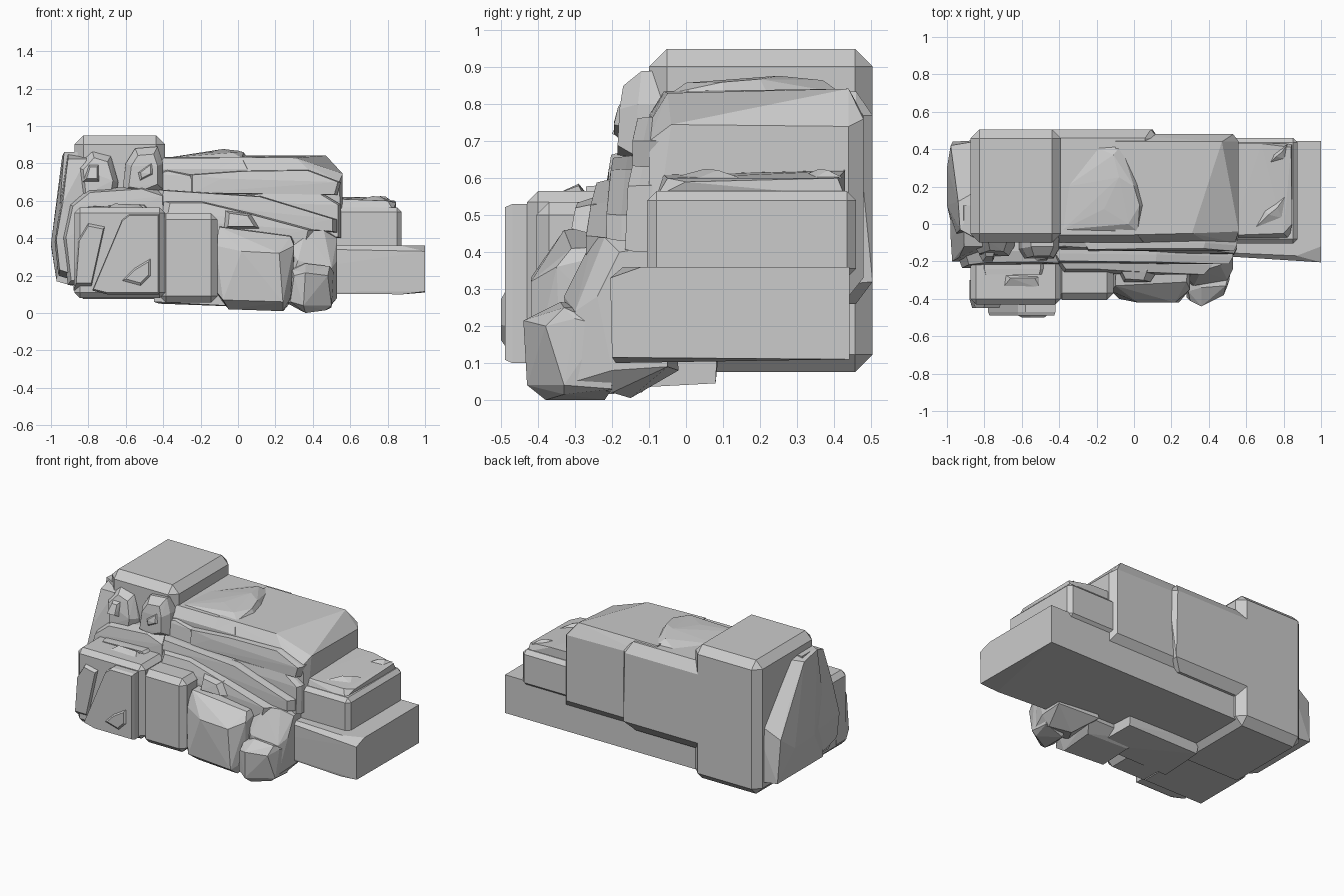
import bpy, bmesh
from mathutils import Vector


def hull(name, pts):
    """Flat-faced convex stone around a few points."""
    bm = bmesh.new()
    for p in pts:
        bm.verts.new(p)
    res = bmesh.ops.convex_hull(bm, input=bm.verts[:])
    junk = {g for g in res["geom_interior"] + res["geom_unused"]
            if isinstance(g, bmesh.types.BMVert)}
    bmesh.ops.delete(bm, geom=list(junk), context='VERTS')
    bmesh.ops.dissolve_limit(bm, angle_limit=0.02, verts=bm.verts[:], edges=bm.edges[:])
    bmesh.ops.recalc_face_normals(bm, faces=bm.faces[:])
    me = bpy.data.meshes.new(name)
    bm.to_mesh(me)
    bm.free()
    ob = bpy.data.objects.new(name, me)
    bpy.context.collection.objects.link(ob)
    return ob


def block(name, lo, hi, c):
    """Box with chamfered edges and corners."""
    pts = []
    for i in range(8):
        s = [(i >> k) & 1 for k in range(3)]
        for full in range(3):
            pts.append([(hi[k] - (c if k != full else 0)) if s[k] else
                        (lo[k] + (c if k != full else 0)) for k in range(3)])
    return hull(name, pts)


def crag(name, prof, y0, y1, d=0.05, s=0.85, tilt=0.0):
    """Front-view (x, z) outline given depth; the front face is shrunk, tilt leans its top back."""
    cx = sum(p[0] for p in prof) / len(prof)
    cz = sum(p[1] for p in prof) / len(prof)
    h = max(p[1] for p in prof) - min(p[1] for p in prof)
    pts = []
    for x, z in prof:
        lean = max(0, (z - cz) / h) * tilt
        pts += [(cx + (x - cx) * s, y0 + lean, cz + (z - cz) * s),
                (x, y0 + d + lean, z), (x, y1, z)]
    return hull(name, pts)


# tall corner pillar
block("tall_pillar", (-0.875, -0.10, 0.075), (-0.39, 0.505, 0.95), 0.048)
# bulging stone on the left side
hull("left_side_bulge", [
    (-0.93, -0.03, 0.86), (-0.94, 0.12, 0.84), (-0.95, 0.3, 0.62), (-0.98, 0.42, 0.45),
    (-0.97, 0.44, 0.17), (-0.97, -0.03, 0.17), (-1.0, 0.1, 0.37), (-1.0, 0.3, 0.36),
    (-0.95, -0.05, 0.6), (-0.80, -0.10, 0.86), (-0.80, 0.2, 0.86), (-0.80, 0.45, 0.55),
    (-0.80, 0.45, 0.15), (-0.80, -0.10, 0.12)])

# long low base slab
hull("base_slab", [
    (x, y, z) for x, y, z in [
        (1.0, 0.443, 0.11), (1.0, 0.443, 0.36), (-0.5, 0.443, 0.36), (-0.5, 0.443, 0.11),
        (1.0, -0.20, 0.115), (1.0, -0.205, 0.33), (0.88, -0.19, 0.10), (0.87, -0.17, 0.36),
        (0.53, -0.11, 0.36), (0.53, -0.12, 0.12), (-0.5, -0.11, 0.36), (-0.5, -0.11, 0.11),
        (0.7, -0.15, 0.10), (1.0, -0.12, 0.36)]])

# upper terrace: two big blocks
hull("terrace_left", [
    (-0.5, -0.1, 0.26), (0.08, -0.1, 0.26), (-0.5, 0.46, 0.26), (0.04, 0.46, 0.26),
    (-0.5, 0.505, 0.32), (0.10, 0.505, 0.32), (-0.5, 0.505, 0.77), (0.09, 0.505, 0.77),
    (0.13, 0.46, 0.77), (-0.5, 0.46, 0.835), (0.06, 0.46, 0.835), (-0.5, -0.06, 0.83),
    (0.02, -0.06, 0.83), (-0.5, -0.1, 0.77), (0.05, -0.1, 0.77)])
hull("terrace_right", [
    (-0.1, -0.1, 0.31), (0.56, -0.1, 0.31), (-0.1, 0.44, 0.28), (0.56, 0.44, 0.28),
    (-0.1, 0.48, 0.33), (0.53, 0.48, 0.33), (-0.1, 0.48, 0.77), (0.53, 0.48, 0.76),
    (0.56, 0.44, 0.74), (0.56, -0.04, 0.745), (0.54, -0.1, 0.70), (-0.1, -0.1, 0.77),
    (0.38, -0.09, 0.765), (-0.1, -0.06, 0.835), (0.31, -0.05, 0.83), (0.47, 0.44, 0.842),
    (-0.1, 0.44, 0.842)])
# weathered caps on the terrace
hull("terrace_cap", [
    (-0.38, -0.03, 0.83), (-0.36, 0.2, 0.83), (-0.2, 0.41, 0.83), (-0.07, 0.42, 0.83),
    (0.02, 0.22, 0.83), (0.05, 0.1, 0.83), (0.02, -0.04, 0.83), (-0.08, 0.25, 0.877),
    (0.0, 0.2, 0.868), (0.03, 0.1, 0.86), (-0.03, 0.0, 0.858), (-0.16, 0.08, 0.86),
    (-0.11, 0.37, 0.865)])

# right-hand step with a thin plate
block("right_step", (0.45, -0.105, 0.33), (0.875, 0.46, 0.565), 0.025)
hull("step_plate", [
    (0.5, -0.08, 0.55), (0.83, -0.08, 0.55), (0.845, 0.43, 0.55), (0.5, 0.43, 0.55),
    (0.52, -0.06, 0.61), (0.80, -0.05, 0.60), (0.845, 0.0, 0.59), (0.84, 0.41, 0.60),
    (0.68, 0.43, 0.62), (0.52, 0.43, 0.622)])
for i, (x, y, k) in enumerate([(0.72, 0.05, 0.09), (0.76, 0.36, 0.06)]):
    hull(f"plate_flake_{i}", [(x - k, y - k, 0.60), (x + k, y + k * 1.1, 0.60),
                              (x - 0.3 * k, y + 0.3 * k, 0.60), (x + 0.8 * k, y - 0.2 * k, 0.60),
                              (x, y, 0.625), (x + 0.5 * k, y + 0.4 * k, 0.622)])

# crags on the face of the pillar
crag("pillar_crag", [(-0.84, 0.60), (-0.86, 0.78), (-0.78, 0.87), (-0.68, 0.84), (-0.64, 0.70),
                     (-0.66, 0.58)], -0.17, 0.0, 0.05, 0.72, 0.06)
crag("pillar_crag_right", [(-0.62, 0.64), (-0.60, 0.80), (-0.55, 0.88), (-0.43, 0.89),
                           (-0.40, 0.80), (-0.40, 0.66), (-0.5, 0.62)], -0.185, 0.0, 0.05, 0.7, 0.03)
crag("pillar_flake", [(-0.53, 0.70), (-0.54, 0.75), (-0.45, 0.82), (-0.45, 0.74)],
     -0.195, -0.1, 0.02, 0.6, 0.02)
crag("pillar_nub", [(-0.83, 0.70), (-0.80, 0.80), (-0.74, 0.80), (-0.74, 0.70)],
     -0.20, -0.08, 0.04, 0.6, 0.05)
# middle tier behind the front ledge
crag("middle_tier_left", [(-0.91, 0.15), (-0.94, 0.40), (-0.90, 0.58), (-0.80, 0.66), (-0.5, 0.68),
                          (-0.38, 0.64), (-0.36, 0.15)], -0.235, 0.0, 0.06, 0.92, 0.08)
crag("left_shoulder", [(-0.96, 0.20), (-0.98, 0.38), (-0.94, 0.60), (-0.91, 0.86), (-0.80, 0.86),
                       (-0.80, 0.15)], -0.20, 0.1, 0.12, 0.9, 0.16)

# layered strata across the middle
crag("upper_stratum", [(-0.26, 0.64), (-0.26, 0.74), (-0.1, 0.72), (0.02, 0.76), (0.38, 0.765),
                       (0.55, 0.70), (0.53, 0.63), (0.3, 0.66)], -0.145, 0.0, 0.03, 0.96, 0.03)
crag("strata_left", [(-0.45, 0.60), (-0.45, 0.75), (-0.38, 0.77), (-0.24, 0.74), (-0.2, 0.62)],
     -0.14, 0.0, 0.04, 0.85, 0.05)
crag("diagonal_stratum", [(-0.44, 0.60), (-0.42, 0.66), (-0.2, 0.645), (0.12, 0.625), (0.53, 0.50),
                          (0.53, 0.43), (0.3, 0.45)], -0.215, 0.0, 0.04, 0.95, 0.04)
crag("upper_slope", [(-0.2, 0.60), (0.1, 0.64), (0.45, 0.64), (0.55, 0.58), (0.55, 0.40),
                     (0.1, 0.40)], -0.165, 0.0, 0.03, 0.95, 0.05)
crag("lower_stratum", [(-0.42, 0.50), (-0.40, 0.60), (-0.2, 0.60), (0.07, 0.535), (0.42, 0.44),
                       (0.4, 0.35), (-0.1, 0.35)], -0.27, 0.0, 0.05, 0.9, 0.06)
crag("small_chip", [(-0.08, 0.45), (-0.07, 0.55), (0.07, 0.53), (0.12, 0.45)],
     -0.31, -0.15, 0.05, 0.7, 0.03)

# front ledge
block("ledge_block", (-0.875, -0.43, 0.08), (-0.39, 0.0, 0.565), 0.03)
crag("ledge_panel", [(-0.78, 0.12), (-0.62, 0.50), (-0.58, 0.53), (-0.42, 0.53), (-0.42, 0.10),
                     (-0.70, 0.10)], -0.49, -0.38, 0.02, 0.96)
crag("panel_flake", [(-0.63, 0.17), (-0.56, 0.24), (-0.46, 0.30), (-0.46, 0.20), (-0.52, 0.14)],
     -0.50, -0.46, 0.015, 0.7)
crag("ledge_corner_stone", [(-0.88, 0.12), (-0.86, 0.40), (-0.80, 0.50), (-0.70, 0.48),
                            (-0.78, 0.12)], -0.45, -0.3, 0.05, 0.8)
hull("ledge_top_flake", [(-0.70, -0.34, 0.56), (-0.50, -0.345, 0.56), (-0.50, -0.28, 0.56),
                         (-0.69, -0.27, 0.56), (-0.66, -0.29, 0.585), (-0.53, -0.29, 0.58)])
crag("ledge_top_step", [(-0.82, 0.5), (-0.80, 0.57), (-0.5, 0.58), (-0.42, 0.5)],
     -0.27, -0.1, 0.03, 0.95)
block("centre_block", (-0.42, -0.405, 0.055), (-0.11, -0.02, 0.535), 0.035)
hull("footing", [(-0.45, -0.25, 0.06), (-0.42, 0.07, 0.05), (0.1, 0.08, 0.045), (0.12, -0.2, 0.03),
                 (-0.45, -0.25, 0.25), (-0.42, 0.09, 0.14), (0.1, 0.085, 0.14), (0.12, -0.2, 0.25)])

# tumbled boulders at the front right
hull("large_boulder", [
    (-0.10, -0.33, 0.46), (0.06, -0.32, 0.43), (0.28, -0.31, 0.41), (-0.12, -0.36, 0.36),
    (0.02, -0.42, 0.33), (0.22, -0.42, 0.32), (0.30, -0.35, 0.36), (-0.12, -0.36, 0.12),
    (-0.08, -0.40, 0.07), (0.24, -0.42, 0.06), (0.29, -0.34, 0.10), (-0.05, -0.34, 0.02),
    (0.24, -0.35, 0.01), (-0.05, -0.12, 0.03), (0.25, -0.12, 0.02), (-0.10, -0.05, 0.08),
    (0.30, -0.05, 0.08), (-0.09, -0.10, 0.47), (0.30, -0.10, 0.42)])
hull("right_boulder", [
    (0.27, -0.26, 0.36), (0.36, -0.25, 0.44), (0.46, -0.22, 0.44), (0.53, -0.18, 0.40),
    (0.53, -0.24, 0.28), (0.50, -0.30, 0.24), (0.32, -0.33, 0.28), (0.25, -0.30, 0.06),
    (0.50, -0.30, 0.05), (0.53, -0.20, 0.08), (0.35, -0.15, 0.005), (0.48, -0.2, 0.02),
    (0.25, -0.02, 0.08), (0.53, -0.05, 0.09), (0.53, -0.05, 0.42), (0.27, -0.05, 0.45)])
hull("small_boulder", [
    (0.29, -0.36, 0.23), (0.36, -0.34, 0.265), (0.49, -0.33, 0.25), (0.51, -0.30, 0.22),
    (0.30, -0.41, 0.20), (0.36, -0.44, 0.215), (0.48, -0.38, 0.20), (0.28, -0.39, 0.06),
    (0.35, -0.43, 0.04), (0.50, -0.33, 0.04), (0.36, -0.38, 0.0), (0.47, -0.33, 0.015),
    (0.36, -0.22, 0.0), (0.50, -0.20, 0.03), (0.52, -0.22, 0.20), (0.29, -0.2, 0.25)])
